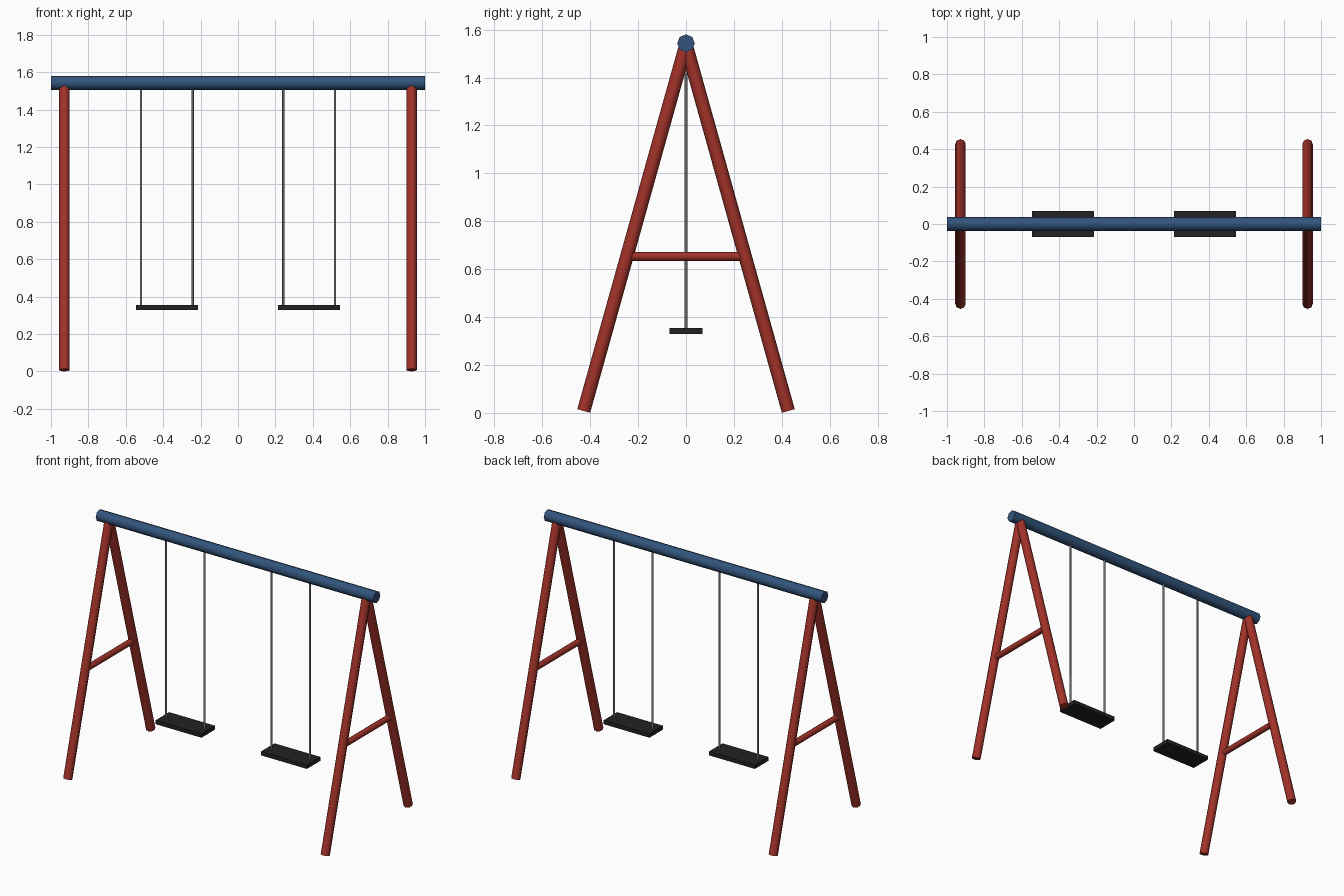
import bpy
from math import radians
from mathutils import Vector

cube = bpy.data.objects.get("Cube")
if cube:
    bpy.data.objects.remove(cube, do_unlink=True)


def material(name, rgb):
    m = bpy.data.materials.new(name)
    m.use_nodes = True
    colour = (*rgb, 1)
    m.diffuse_color = colour
    m.node_tree.nodes["Principled BSDF"].inputs["Base Color"].default_value = colour
    return m


RED = material("red paint", (0.36, 0.032, 0.022))
BLUE = material("blue paint", (0.032, 0.09, 0.2))
GREY = material("grey metal", (0.23, 0.23, 0.24))
BLACK = material("black rubber", (0.016, 0.016, 0.016))


def tube(name, start, end, radius, mat, sides=8):
    """Smooth round bar between two points."""
    a, b = Vector(start), Vector(end)
    bpy.ops.mesh.primitive_cylinder_add(
        vertices=sides, radius=radius, depth=(b - a).length, location=(a + b) / 2)
    ob = bpy.context.object
    ob.name = name
    ob.rotation_euler = (b - a).to_track_quat("Z", "Y").to_euler()
    ob.data.materials.append(mat)
    bpy.ops.object.shade_smooth_by_angle(angle=radians(50))
    return ob


BEAM_Z = 1.543

# Top beam
tube("top_beam", (-1, 0, BEAM_Z), (1, 0, BEAM_Z), 0.037, BLUE)

for side, s in (("left", 1), ("right", -1)):
    # A-frame legs and their cross brace
    x = 0.928 * s
    for end, e in (("front", -1), ("back", 1)):
        tube(f"{side}_{end}_leg", (x, 0.427 * e, 0.008), (x, 0, BEAM_Z - 0.005), 0.028, RED)
    tube(f"{side}_cross_brace", (x, -0.24, 0.653), (x, 0.24, 0.653), 0.019, RED)

    # Swing seat with two hangers
    cx = 0.38 * s
    bpy.ops.mesh.primitive_cube_add(size=1, location=(cx, 0, 0.342))
    seat = bpy.context.object
    seat.name = f"{side}_swing_seat"
    seat.scale = (0.33, 0.138, 0.026)
    seat.data.materials.append(BLACK)
    for place, d in (("outer", 1), ("inner", -1)):
        hx = cx + 0.138 * d * s
        tube(f"{side}_{place}_hanger", (hx, 0, 0.345), (hx, 0, BEAM_Z), 0.006, GREY)
